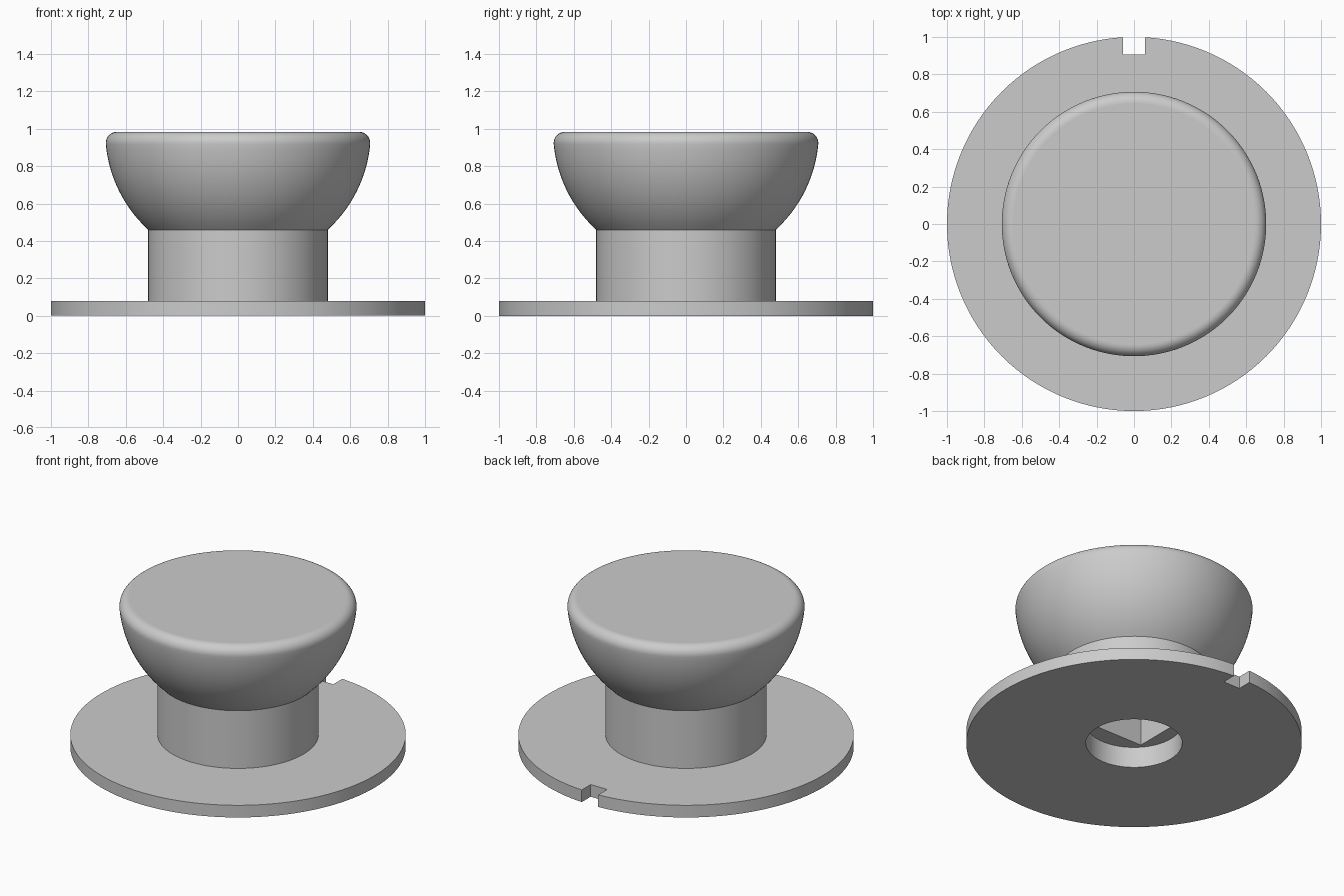
import bpy, bmesh, math
from mathutils import Matrix, Vector

cube = bpy.data.objects.get("Cube")
if cube:
    bpy.data.objects.remove(cube, do_unlink=True)

SEGMENTS = 128

grey = bpy.data.materials.new("plain grey")
grey.use_nodes = True
colour = (0.6, 0.6, 0.6, 1)
grey.diffuse_color = colour
grey.node_tree.nodes["Principled BSDF"].inputs["Base Color"].default_value = colour


def make_object(name, bm):
    bmesh.ops.recalc_face_normals(bm, faces=bm.faces)
    mesh = bpy.data.meshes.new(name)
    bm.to_mesh(mesh)
    bm.free()
    mesh.materials.append(grey)
    obj = bpy.data.objects.new(name, mesh)
    bpy.context.collection.objects.link(obj)
    return obj


def lathe(name, profile):
    """Revolve (radius, height) points and close both ends with flat caps."""
    bm = bmesh.new()
    rings = []
    for r, z in profile:
        rings.append([bm.verts.new((r * math.cos(a), r * math.sin(a), z))
                      for a in (math.tau * i / SEGMENTS for i in range(SEGMENTS))])
    for low, high in zip(rings, rings[1:]):
        for i in range(SEGMENTS):
            j = (i + 1) % SEGMENTS
            bm.faces.new((low[i], low[j], high[j], high[i]))
    bm.faces.new(rings[0])
    bm.faces.new(rings[-1])
    return make_object(name, bm)


def box(name, low, high):
    low, high = Vector(low), Vector(high)
    bm = bmesh.new()
    bmesh.ops.create_cube(bm, size=1, matrix=Matrix.Translation((low + high) / 2)
                          @ Matrix.Diagonal((*(high - low), 1)))
    return make_object(name, bm)


def arc(radius, centre_r, centre_z, start, end, steps):
    angles = [math.radians(start + (end - start) * i / steps) for i in range(steps + 1)]
    return [(centre_r + radius * math.cos(a), centre_z + radius * math.sin(a)) for a in angles]


# Base plate, stem and bowl-shaped head with a rounded rim
profile = [(1, 0), (1, 0.08), (0.48, 0.08)]
profile += arc(0.71, 0, 0.983, -47.5, -5.3, 20)
profile += arc(0.06, 0.647, 0.923, -5.3, 90, 12)[1:]
profile.insert(3, (0.48, profile[3][1]))
profile[4:5] = []
knob = lathe("knob", profile)

# Round recess, rectangular shaft socket and locating notch
cutters = [
    lathe("recess_cutter", [(0.287, -0.1), (0.287, 0.137)]),
    box("socket_cutter", (-0.197, -0.172, 0.05), (0.197, 0.172, 0.6)),
    box("notch_cutter", (-0.06, 0.905, -0.1), (0.06, 1.1, 0.2)),
]
bpy.context.view_layer.objects.active = knob
for cutter in cutters:
    cutter.hide_render = True
    cut = knob.modifiers.new(cutter.name, "BOOLEAN")
    cut.operation = "DIFFERENCE"
    cut.solver = "EXACT"
    cut.object = cutter
    bpy.ops.object.modifier_apply(modifier=cut.name)
for cutter in cutters:
    bpy.data.objects.remove(cutter, do_unlink=True)

# Smooth round walls, flat horizontal faces
bpy.ops.object.select_all(action="DESELECT")
knob.select_set(True)
bpy.ops.object.shade_smooth_by_angle(angle=math.radians(30))
for face in knob.data.polygons:
    if abs(face.normal.z) > 0.999:
        face.use_smooth = False
